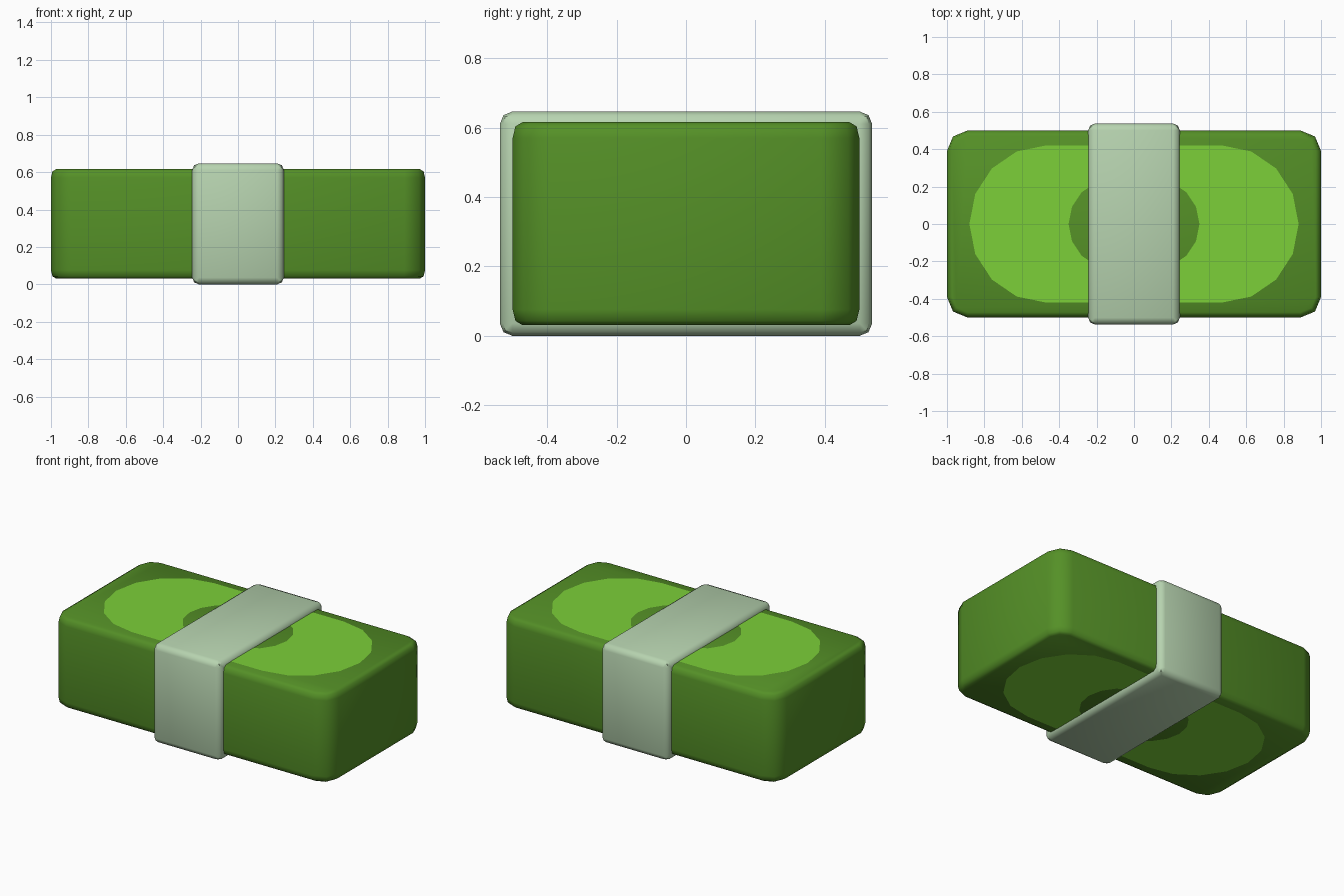
import bpy, bmesh
from math import cos, sin, pi

if "Cube" in bpy.data.objects:
    bpy.data.objects.remove(bpy.data.objects["Cube"])


def material(name, rgb):
    m = bpy.data.materials.new(name)
    m.diffuse_color = (*rgb, 1)
    m.use_nodes = True
    m.node_tree.nodes["Principled BSDF"].inputs["Base Color"].default_value = m.diffuse_color
    return m


def finish(name, bm, mat, smooth=True):
    bmesh.ops.recalc_face_normals(bm, faces=bm.faces) if smooth else None
    me = bpy.data.meshes.new(name)
    bm.to_mesh(me)
    bm.free()
    ob = bpy.data.objects.new(name, me)
    bpy.context.collection.objects.link(ob)
    me.materials.append(mat)
    if smooth:
        bpy.ops.object.select_all(action='DESELECT')
        ob.select_set(True)
        bpy.context.view_layer.objects.active = ob
        bpy.ops.object.shade_smooth_by_angle(angle=0.8)
    return ob


def rounded_outline(cx, cy, rx, ry, steps):
    """Rounded rectangle: arcs around the four corner centres (counterclockwise)."""
    pts = []
    for q, (sx, sy) in enumerate([(1, 1), (-1, 1), (-1, -1), (1, -1)]):
        for i in range(steps + 1):
            a = (q + i / steps) * pi / 2
            p = (sx * cx + rx * cos(a), sy * cy + ry * sin(a))
            if not pts or abs(p[0] - pts[-1][0]) + abs(p[1] - pts[-1][1]) > 1e-5:
                pts.append(p)
    if abs(pts[0][0] - pts[-1][0]) + abs(pts[0][1] - pts[-1][1]) < 1e-5:
        pts.pop()
    return pts


dark = material("dark_green", (0.09, 0.28, 0.02))
bright = material("bright_green", (0.20, 0.63, 0.04))
pale = material("pale_green", (0.47, 0.65, 0.43))
Z0, Z1 = 0.031, 0.616

# Note stack: rounded rectangle lofted through a softened rim
rim = [(0.028, 0.0), (0.008, 0.012), (0.0, 0.045)]
layers = [(i, Z0 + h) for i, h in rim] + [(i, Z1 - h) for i, h in reversed(rim)]
bm = bmesh.new()
rings = [[bm.verts.new((x, y, z)) for x, y in
          rounded_outline(0.89, 0.39, 0.11 - i, 0.11 - i, 2)] for i, z in layers]
for a, b in zip(rings, rings[1:]):
    for k in range(len(a)):
        n = (k + 1) % len(a)
        bm.faces.new((a[k], a[n], b[n], b[k]))
bm.faces.new(rings[0][::-1])
bm.faces.new(rings[-1])
finish("note_stack", bm, dark)

# Bright printed ovals, open in the middle, on the top and bottom faces
for name, z, up in (("top_oval", Z1 + 0.001, True), ("bottom_oval", Z0 - 0.001, False)):
    bm = bmesh.new()
    outer, inner = ([bm.verts.new((x, y, z)) for x, y in rounded_outline(cx, 0, r, ry, 4)]
                    for cx, r, ry in ((0.47, 0.41, 0.42), (0.11, 0.24, 0.24)))
    for k in range(len(outer)):
        n = (k + 1) % len(outer)
        f = (outer[k], outer[n], inner[n], inner[k])
        bm.faces.new(f if up else f[::-1])
    finish(name, bm, bright, smooth=False)

# Paper band around the middle
bm = bmesh.new()
bmesh.ops.create_cube(bm, size=1)
for v in bm.verts:
    v.co = (v.co.x * 0.49, v.co.y * 1.074, (v.co.z + 0.5) * 0.647)
bmesh.ops.bevel(bm, geom=bm.edges[:], offset=0.036, segments=2, profile=0.5,
                affect='EDGES')
finish("paper_band", bm, pale)
